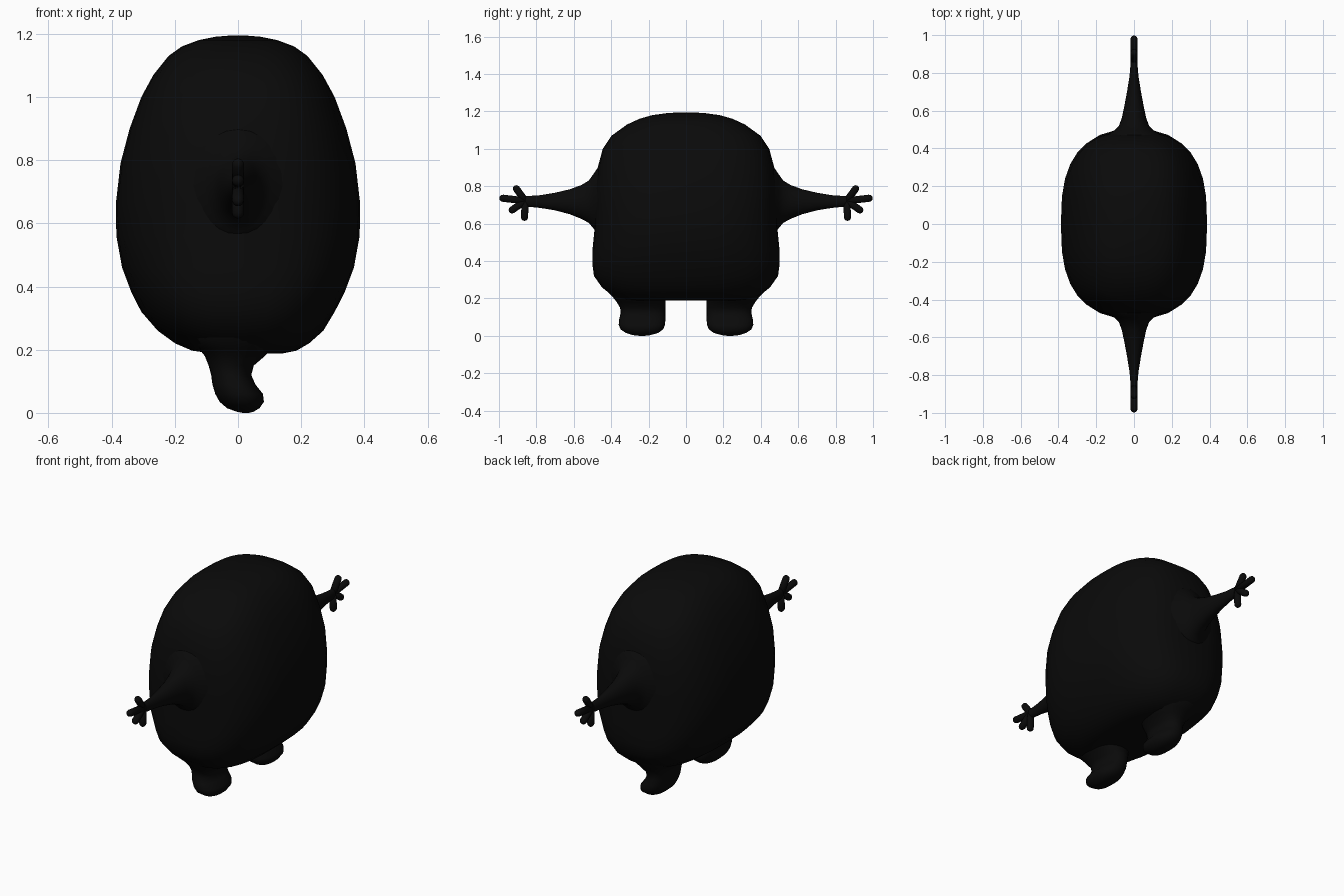
import bpy, bmesh, math
from mathutils import Vector

black = bpy.data.materials.new("soft_black")
black.diffuse_color = (0.003, 0.003, 0.003, 1)


def loft(name, rings, sides=24, power=2.0):
    """Skin closed rings; each ring is (centre, u half-axis, v half-axis)."""
    bm = bmesh.new()
    loops = []
    for c, u, v in rings:
        loop = []
        for i in range(sides):
            a = 2 * math.pi * i / sides
            ca, sa = math.cos(a), math.sin(a)
            p = math.copysign(abs(ca) ** (2 / power), ca)
            q = math.copysign(abs(sa) ** (2 / power), sa)
            loop.append(bm.verts.new(Vector(c) + Vector(u) * p + Vector(v) * q))
        loops.append(loop)
    for a, b in zip(loops, loops[1:]):
        for i in range(sides):
            j = (i + 1) % sides
            bm.faces.new((a[i], a[j], b[j], b[i]))
    bm.faces.new(loops[0])
    bm.faces.new(loops[-1])
    bmesh.ops.recalc_face_normals(bm, faces=bm.faces)
    for f in bm.faces:
        f.smooth = True
    me = bpy.data.meshes.new(name)
    bm.to_mesh(me)
    bm.free()
    me.materials.append(black)
    ob = bpy.data.objects.new(name, me)
    bpy.context.collection.objects.link(ob)
    return ob


def capsule(name, start, end, r):
    """Round-tipped rod lying in the y-z plane."""
    s, e = Vector(start), Vector(end)
    d = (e - s).normalized()
    side = Vector((1, 0, 0))
    up = d.cross(side)
    rings = [(s, side * r, up * r)]
    for deg in (0, 30, 60, 85):
        t = math.radians(deg)
        k = r * math.cos(t)
        rings.append((e - d * r * (1 - math.sin(t)), side * k, up * k))
    loft(name, rings, 12)


# Body: (z, centre x, half width in x, half width in y)
body = [(0.188, 0.03, 0.11, 0.27), (0.197, 0.02, 0.165, 0.345),
        (0.22, 0.013, 0.212, 0.40), (0.26, 0.008, 0.262, 0.45),
        (0.32, 0.0, 0.306, 0.492), (0.38, 0.0, 0.337, 0.50),
        (0.46, 0.0, 0.367, 0.50), (0.56, 0.0, 0.385, 0.49),
        (0.66, 0.0, 0.387, 0.49), (0.79, 0.0, 0.372, 0.488),
        (0.90, 0.0, 0.343, 0.472), (1.00, 0.0, 0.306, 0.445),
        (1.07, 0.0, 0.268, 0.398), (1.13, 0.0, 0.22, 0.315),
        (1.16, 0.0, 0.178, 0.25), (1.18, 0.0, 0.125, 0.18),
        (1.191, 0.0, 0.07, 0.10), (1.195, 0.0, 0.02, 0.03)]
loft("body", [((cx, 0, z), (hx, 0, 0), (0, hy, 0)) for z, cx, hx, hy in body],
     32, 2.7)

# Arm: (y, centre z, half width in x, half height)
arm = [(0.44, 0.72, 0.19, 0.20), (0.475, 0.72, 0.14, 0.175),
       (0.495, 0.72, 0.105, 0.145), (0.52, 0.717, 0.08, 0.113),
       (0.56, 0.716, 0.065, 0.09), (0.62, 0.717, 0.052, 0.067),
       (0.70, 0.718, 0.037, 0.047), (0.78, 0.718, 0.024, 0.034),
       (0.84, 0.719, 0.019, 0.029), (0.875, 0.722, 0.018, 0.027),
       (0.895, 0.725, 0.012, 0.017)]
# Leg, toe pointing +x: (z, x min, x max, y min, y max)
leg = [(0.30, -0.15, 0.13, 0.12, 0.44), (0.235, -0.16, 0.125, 0.115, 0.42),
       (0.205, -0.125, 0.11, 0.11, 0.39), (0.18, -0.105, 0.085, 0.11, 0.37),
       (0.15, -0.093, 0.05, 0.11, 0.352), (0.12, -0.085, 0.042, 0.11, 0.35),
       (0.09, -0.081, 0.055, 0.11, 0.357), (0.06, -0.072, 0.079, 0.112, 0.36),
       (0.035, -0.058, 0.082, 0.122, 0.35), (0.015, -0.035, 0.068, 0.15, 0.32),
       (0.004, -0.005, 0.05, 0.19, 0.285), (0.0, 0.015, 0.035, 0.22, 0.25)]
finger_tips = [(0.998, 0.738), (0.918, 0.802), (0.945, 0.662), (0.864, 0.615)]

for label, s in (("left", 1), ("right", -1)):
    loft(label + "_arm", [((0, s * y, z), (hx, 0, 0), (0, 0, hz))
                          for y, z, hx, hz in arm])
    loft(label + "_leg", [(((a + b) / 2, s * (c + d) / 2, z),
                           ((b - a) / 2, 0, 0), (0, (d - c) / 2, 0))
                          for z, a, b, c, d in leg], 24, 2.3)
    for i, (y, z) in enumerate(finger_tips):
        capsule(f"{label}_finger_{i + 1}", (0, s * 0.86, 0.722),
                (0, s * y, z), 0.019)
